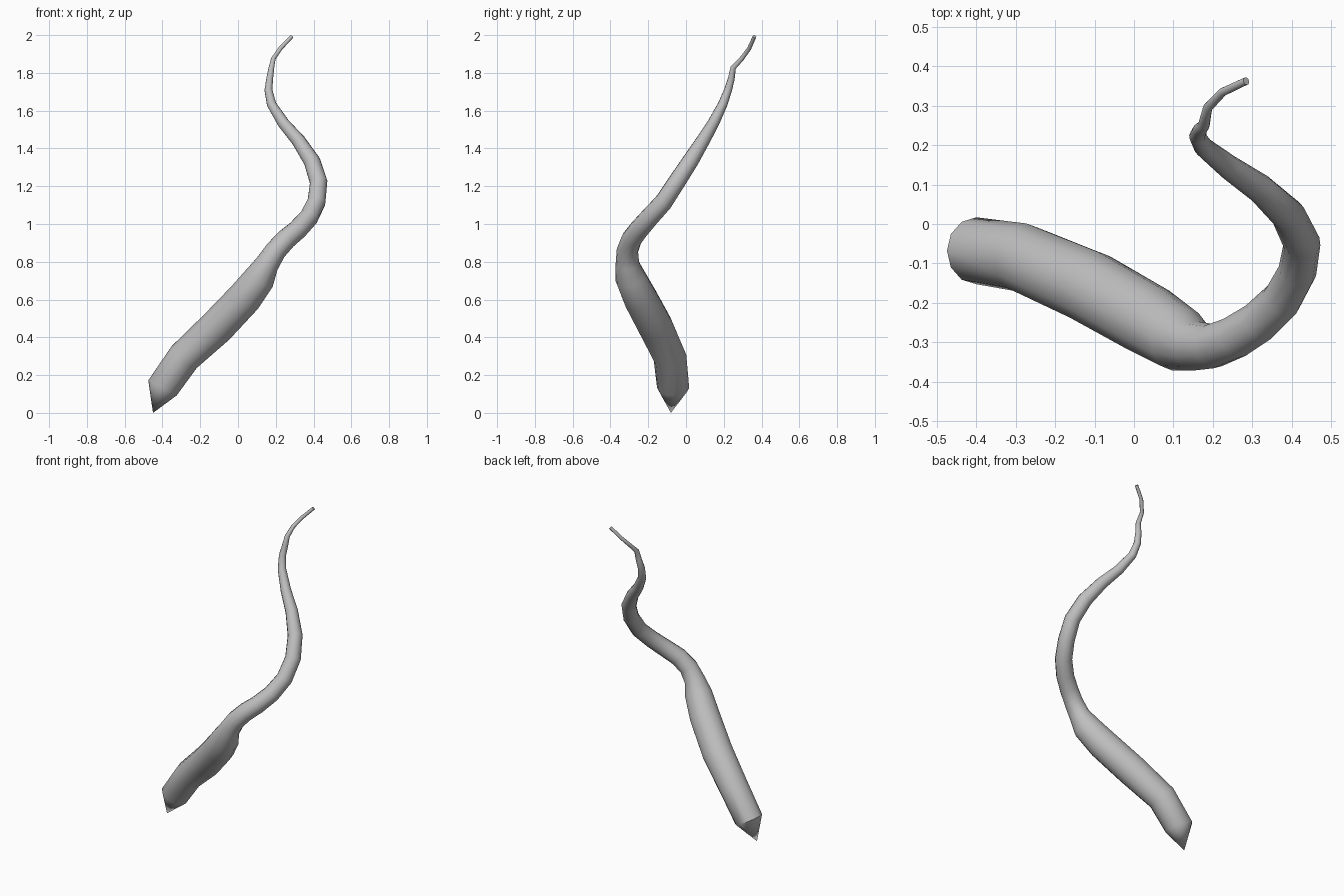
import bpy, bmesh, math
from mathutils import Vector

cube = bpy.data.objects.get("Cube")
if cube:
    bpy.data.objects.remove(cube, do_unlink=True)

SIDES = 12

# Centre line of the tentacle: x, y, z, radius
path = [
    (-.40, -.068, .132, .085), (-.285, -.085, .295, .088),
    (-.112, -.16, .455, .094), (.035, -.243, .61, .092),
    (.115, -.293, .715, .083), (.155, -.31, .79, .063),
    (.20, -.31, .86, .057), (.255, -.288, .92, .055),
    (.315, -.25, .97, .053), (.375, -.193, 1.035, .051),
    (.415, -.12, 1.115, .049), (.427, -.05, 1.222, .047),
    (.392, .022, 1.332, .044), (.32, .09, 1.442, .037),
    (.24, .145, 1.535, .031), (.177, .195, 1.635, .025),
    (.161, .223, 1.71, .021), (.168, .24, 1.77, .018),
    (.177, .25, 1.828, .015), (.187, .295, 1.875, .012),
    (.225, .335, 1.93, .011), (.285, .363, 1.993, .010),
]
root = Vector((-.45, -.08, 0))

# Rings along the centre line, carried without twist
centres = [Vector(p[:3]) for p in path]
bm = bmesh.new()
rings = []
side = Vector((0, 1, 0))
for i, (c, p) in enumerate(zip(centres, path)):
    before = centres[i - 1] if i else root
    after = centres[min(i + 1, len(path) - 1)]
    along = ((c - before).normalized() + (after - c).normalized()).normalized()
    side = (side - along * side.dot(along)).normalized()
    other = along.cross(side)
    ring = []
    for k in range(SIDES):
        a = math.tau * k / SIDES
        ring.append(bm.verts.new(c + p[3] * (side * math.cos(a) + other * math.sin(a))))
    rings.append(ring)

# Skin, pointed root and flat tip
for low, high in zip(rings, rings[1:]):
    for k in range(SIDES):
        n = (k + 1) % SIDES
        bm.faces.new((low[k], low[n], high[n], high[k]))
point = bm.verts.new(root)
for k in range(SIDES):
    bm.faces.new((point, rings[0][(k + 1) % SIDES], rings[0][k]))
bm.faces.new(rings[-1])
bmesh.ops.recalc_face_normals(bm, faces=bm.faces)

mesh = bpy.data.meshes.new("tentacle")
bm.to_mesh(mesh)
bm.free()
tentacle = bpy.data.objects.new("tentacle", mesh)
bpy.context.collection.objects.link(tentacle)

# Plain grey
grey = bpy.data.materials.new("light grey")
grey.use_nodes = True
colour = (.52, .52, .52, 1)
grey.diffuse_color = colour
grey.node_tree.nodes["Principled BSDF"].inputs["Base Color"].default_value = colour
mesh.materials.append(grey)

bpy.ops.object.select_all(action='DESELECT')
tentacle.select_set(True)
bpy.context.view_layer.objects.active = tentacle
bpy.ops.object.shade_smooth_by_angle(angle=math.radians(35))
